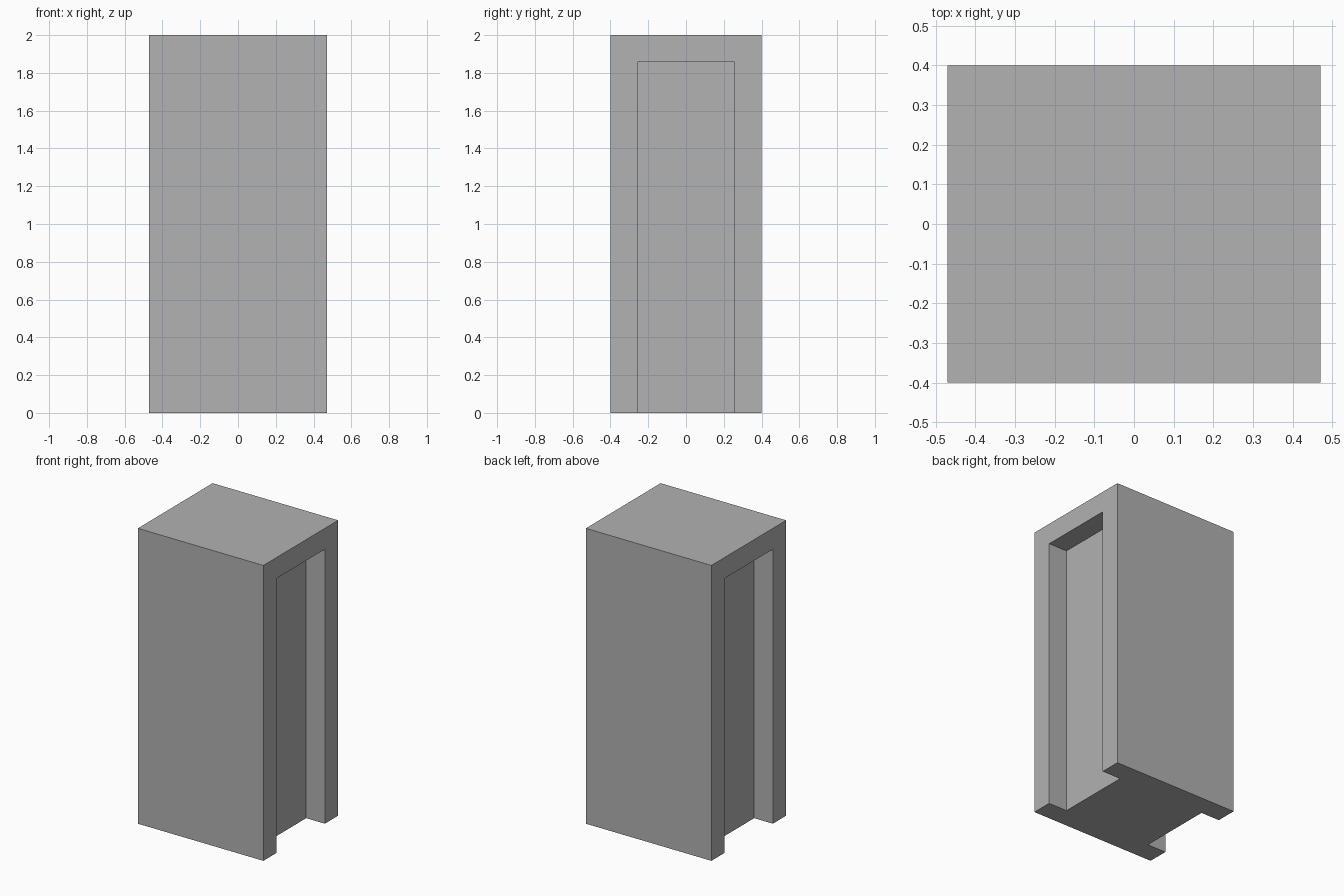
import bpy

WIDTH, DEPTH, HEIGHT = 0.94, 0.80, 2.0
BORDER = 0.142        # frame around each side recess
RECESS = 0.14         # how far each recess goes in

cube = bpy.data.objects.get("Cube")
if cube:
    bpy.data.objects.remove(cube, do_unlink=True)

grey = bpy.data.materials.new("plain grey")
grey.use_nodes = True
colour = (0.445, 0.445, 0.445, 1)
grey.diffuse_color = colour
grey.node_tree.nodes["Principled BSDF"].inputs["Base Color"].default_value = colour


def box(name, low, high):
    """Box between two opposite corners."""
    centre = [(a + b) / 2 for a, b in zip(low, high)]
    bpy.ops.mesh.primitive_cube_add(size=1, location=centre)
    obj = bpy.context.object
    obj.name = name
    obj.scale = [b - a for a, b in zip(low, high)]
    bpy.ops.object.transform_apply(location=True, rotation=False, scale=True)
    obj.data.materials.append(grey)
    return obj


# Main block
block = box("block", (-WIDTH / 2, -DEPTH / 2, 0), (WIDTH / 2, DEPTH / 2, HEIGHT))

# Doorway recess on each side, open at the bottom
half = DEPTH / 2 - BORDER
for side, name in ((1, "left_recess_cutter"), (-1, "right_recess_cutter")):
    inner = side * (WIDTH / 2 - RECESS)
    outer = side * (WIDTH / 2 + RECESS)
    cutter = box(name, (min(inner, outer), -half, -RECESS),
                 (max(inner, outer), half, HEIGHT - BORDER))
    cut = block.modifiers.new(name, 'BOOLEAN')
    cut.operation = 'DIFFERENCE'
    cut.solver = 'EXACT'
    cut.object = cutter
    bpy.context.view_layer.objects.active = block
    bpy.ops.object.modifier_apply(modifier=cut.name)
    bpy.data.objects.remove(cutter, do_unlink=True)
